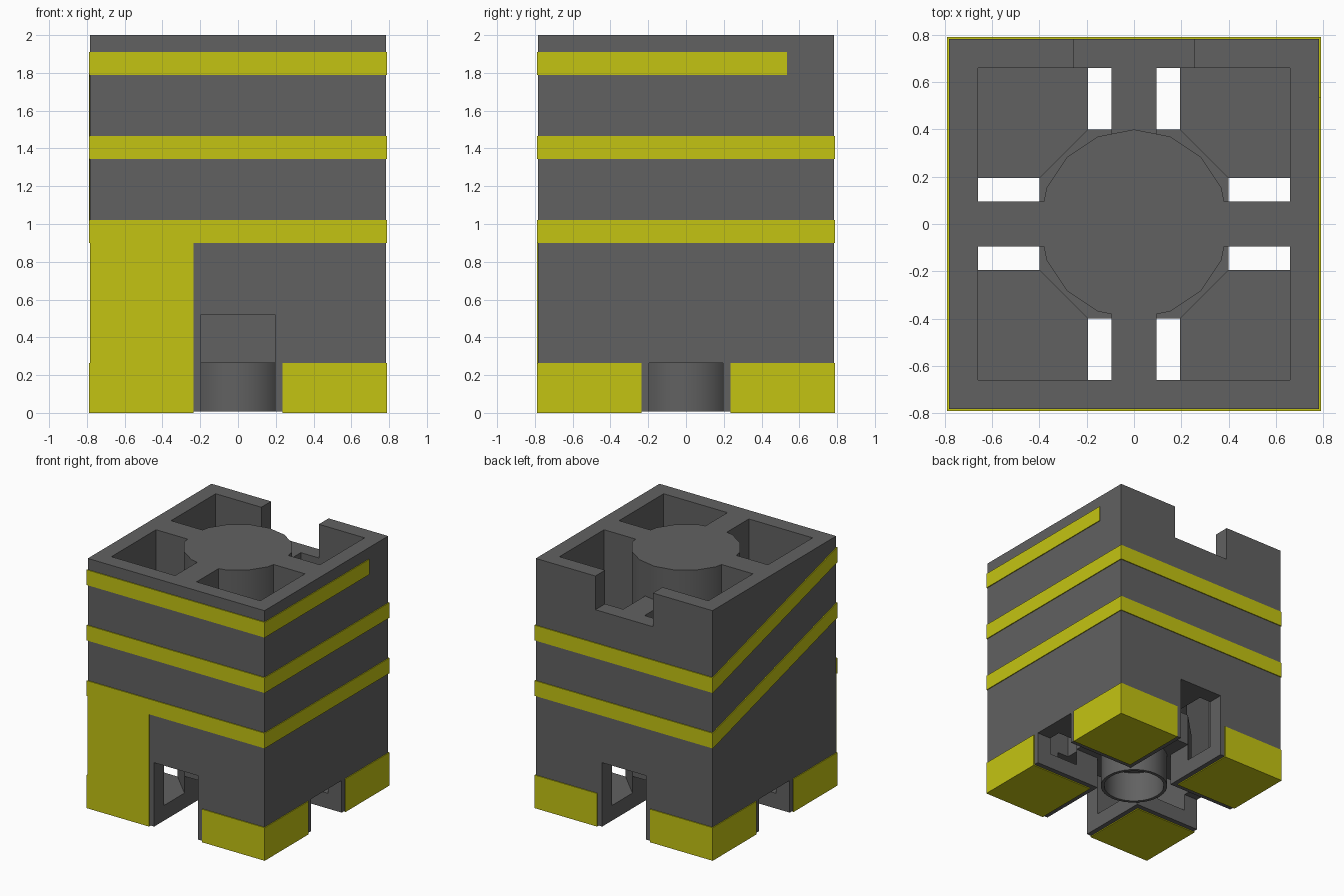
import bpy, bmesh, math

cube = bpy.data.objects.get("Cube")
if cube:
    bpy.data.objects.remove(cube, do_unlink=True)


def material(name, rgb):
    m = bpy.data.materials.new(name)
    m.use_nodes = True
    m.diffuse_color = (*rgb, 1)
    m.node_tree.nodes["Principled BSDF"].inputs["Base Color"].default_value = (*rgb, 1)
    return m


GREY = material("dark grey", (0.12, 0.12, 0.12))
YELLOW = material("yellow", (0.55, 0.55, 0.006))


def prism(name, pts, direction, mat):
    """Extrude a closed 3D outline along a direction."""
    bm = bmesh.new()
    face = bm.faces.new([bm.verts.new(p) for p in pts])
    ext = bmesh.ops.extrude_face_region(bm, geom=[face])
    bmesh.ops.translate(bm, vec=direction,
                        verts=[v for v in ext["geom"] if isinstance(v, bmesh.types.BMVert)])
    bmesh.ops.recalc_face_normals(bm, faces=bm.faces)
    me = bpy.data.meshes.new(name)
    bm.to_mesh(me)
    bm.free()
    me.materials.append(mat)
    ob = bpy.data.objects.new(name, me)
    bpy.context.collection.objects.link(ob)
    return ob


def box(name, x, y, z, mat=GREY):
    x0, x1 = sorted(x)
    y0, y1 = sorted(y)
    return prism(name, [(x0, y0, z[0]), (x1, y0, z[0]), (x1, y1, z[0]), (x0, y1, z[0])],
                 (0, 0, z[1] - z[0]), mat)


def cylinder(name, r, z, sides):
    ring = [(r * math.cos(i * math.tau / sides), r * math.sin(i * math.tau / sides), z[0])
            for i in range(sides)]
    return prism(name, ring, (0, 0, z[1] - z[0]), GREY)


def cut(ob, *cutters):
    """Subtract each cutter, then delete it."""
    for c in cutters:
        mod = ob.modifiers.new("cut", 'BOOLEAN')
        mod.operation, mod.solver, mod.object = 'DIFFERENCE', 'EXACT', c
        bpy.context.view_layer.objects.active = ob
        bpy.ops.object.modifier_apply(modifier=mod.name)
        bpy.data.objects.remove(c, do_unlink=True)


def smooth(ob):
    bpy.ops.object.select_all(action='DESELECT')
    ob.select_set(True)
    bpy.context.view_layer.objects.active = ob
    bpy.ops.object.shade_smooth_by_angle(angle=math.radians(35))


W, P = 0.783, 0.79             # half width of the body, and of the raised plates
IN, ARM, SLOT, PAD = 0.66, 0.095, 0.195, 0.235
BASE, FLOOR, CEIL, DOOR, TOP = 0.008, 0.13, 0.265, 0.52, 2.0

# Outer shell: hollow block with crossing base slots, doorways and a back notch
body = box("body_shell", (-W, W), (-W, W), (BASE, TOP))
cut(body,
    box("cavity", (-IN, IN), (-IN, IN), (FLOOR, 2.2)),
    box("slot_x", (-1, 1), (-SLOT, SLOT), (-0.1, CEIL)),
    box("slot_y", (-SLOT, SLOT), (-1, 1), (-0.1, DOOR)),
    box("notch", (-0.255, 0.255), (0.5, 1), (1.73, 2.2)))

# Central column on an octagonal hub
smooth(cylinder("central_column", 0.4, (CEIL, TOP), 16))
a, b = 0.4, SLOT
prism("hub", [(a, -b, CEIL), (a, b, CEIL), (b, a, CEIL), (-b, a, CEIL),
              (-a, b, CEIL), (-a, -b, CEIL), (-b, -a, CEIL), (b, -a, CEIL)],
      (0, 0, DOOR - CEIL), GREY)

# Open tube under the hub
tube = cylinder("bottom_tube", 0.25, (BASE, CEIL), 32)
cut(tube, cylinder("bore", 0.225, (-0.1, 0.25), 32))
smooth(tube)

# Arms joining the column to the walls
for s, side in ((1, "left"), (-1, "right")):
    box(side + "_arm", (s * 0.37, s * IN), (-ARM, ARM), (CEIL, TOP))
box("front_arm", (-ARM, ARM), (-IN, -0.37), (DOOR, TOP))
box("back_arm", (-ARM, ARM), (0.37, IN), (DOOR, 1.73))

# Feet: solid inner corners with yellow cladding outside and below
for sx, xn in ((1, "left"), (-1, "right")):
    for sy, yn in ((1, "back"), (-1, "front")):
        n = f"{yn}_{xn}_foot"
        prism(n + "_core", [(sx * b, sy * b, FLOOR), (sx * a, sy * b, FLOOR),
                            (sx * b, sy * a, FLOOR)], (0, 0, CEIL - FLOOR), GREY)
        box(n + "_sole", (sx * PAD, sx * P), (sy * PAD, sy * P), (0, BASE), YELLOW)
        box(n + "_side_plate", (sx * W, sx * P), (sy * PAD, sy * P), (BASE, CEIL), YELLOW)
        box(n + "_end_plate", (sx * PAD, sx * W), (sy * W, sy * P), (BASE, CEIL), YELLOW)

# Winding stripes: level on front, left and back, sloping on the right
H = 0.122
LEVELS = (0.9, 1.344, 1.788)
for i, z in enumerate(LEVELS):
    zs = (z, z + H)
    box(f"front_stripe_{i}", (-P, P), (-P, -W), zs, YELLOW)
    box(f"left_stripe_{i}", (W, P), (-W, 0.535 if i == 2 else W), zs, YELLOW)
    if i < 2:
        box(f"back_stripe_{i}", (-P, P), (W, P), zs, YELLOW)
        z1 = LEVELS[i + 1]
        prism(f"right_sloping_stripe_{i}",
              [(-P, W, z), (-P, -W, z1), (-P, -W, z1 + H), (-P, W, z + H)],
              (P - W, 0, 0), YELLOW)

# Tall panel on the front
box("front_panel", (-W, -PAD), (-P, -W), (CEIL, LEVELS[0]), YELLOW)
